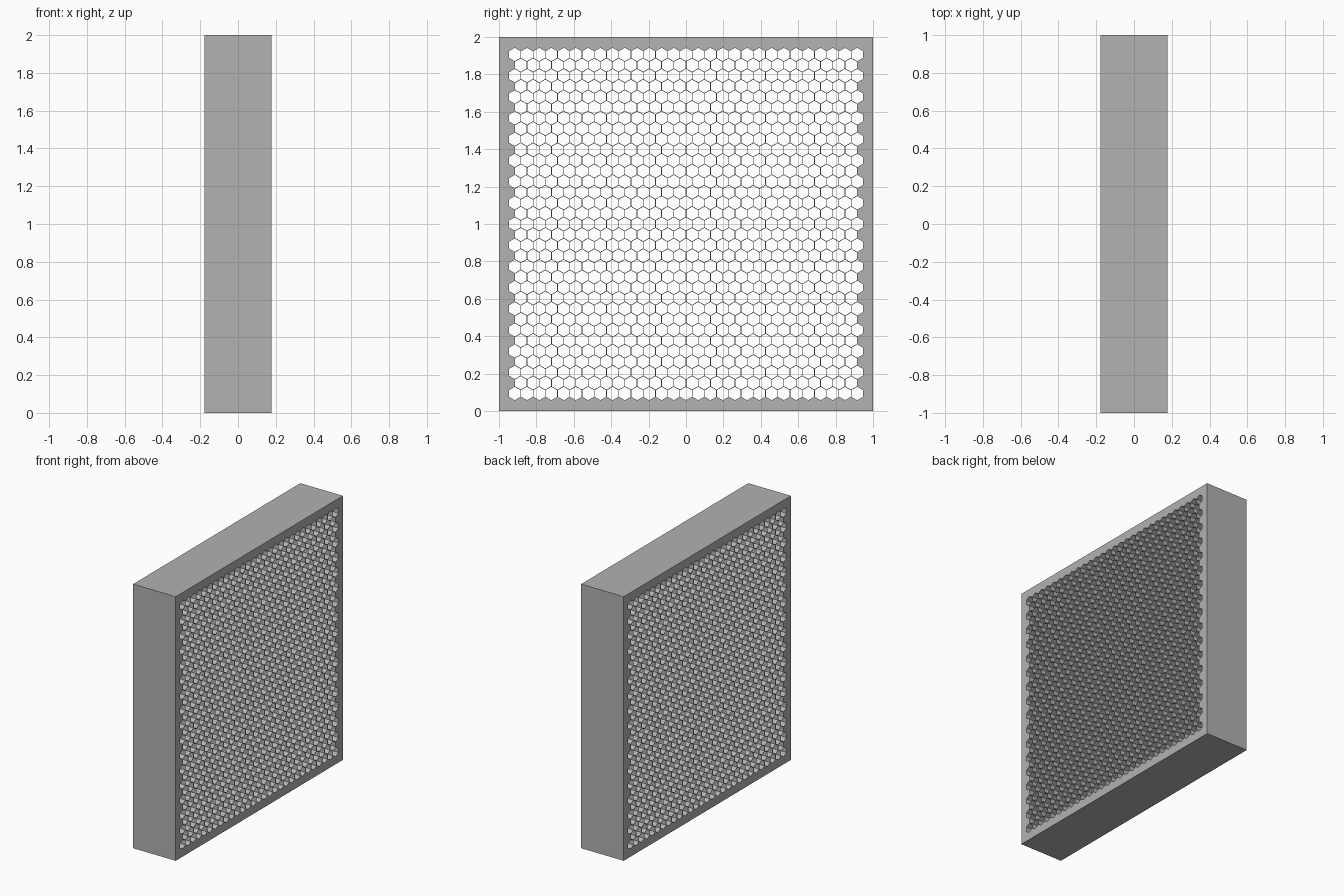
import bpy
import bmesh
from math import sin, cos, radians, sqrt
from mathutils import Vector

cube = bpy.data.objects.get("Cube")
if cube:
    bpy.data.objects.remove(cube, do_unlink=True)

DEPTH = 0.357          # panel thickness along x
PITCH = 0.0654         # spacing of neighbouring cells
HOLE = 0.0357          # corner radius of each hexagonal hole
CELL = PITCH / sqrt(3) # corner radius of a cell including its wall share
ROWS, LONG_ROW = 33, 29

grey = bpy.data.materials.new("grey")
grey.use_nodes = True
colour = (0.445, 0.445, 0.445, 1)
grey.diffuse_color = colour
grey.node_tree.nodes["Principled BSDF"].inputs["Base Color"].default_value = colour

bm = bmesh.new()


def hexagon(y, z, radius):
    """Six corners, pointing up, in the plane of the panel face."""
    angles = [radians(30 + 60 * i) for i in range(6)]
    return [bm.verts.new((-DEPTH / 2, y + radius * cos(a), z + radius * sin(a)))
            for a in angles]


# Honeycomb walls: a hexagonal ring around every hole, in staggered rows
for row in range(ROWS):
    count = LONG_ROW - row % 2
    z = 1 + (row - (ROWS - 1) / 2) * PITCH * sqrt(3) / 2
    for col in range(count):
        y = (col - (count - 1) / 2) * PITCH
        inner, outer = hexagon(y, z, HOLE), hexagon(y, z, CELL)
        for i in range(6):
            j = (i + 1) % 6
            bm.faces.new((inner[i], outer[i], outer[j], inner[j]))
bmesh.ops.remove_doubles(bm, verts=bm.verts[:], dist=0.0005)

# Frame: fill between the honeycomb outline and the square border.
# The outline is the boundary loop lying outside every hole.
start = max((v for v in bm.verts if v.is_boundary), key=lambda v: v.co.z)
outline, stack, seen = set(), [start], {start}
while stack:
    vert = stack.pop()
    for edge in vert.link_edges:
        if edge.is_boundary:
            outline.add(edge)
            other = edge.other_vert(vert)
            if other not in seen:
                seen.add(other)
                stack.append(other)

corners = [bm.verts.new((-DEPTH / 2, y, z))
           for y, z in ((-1, 0), (1, 0), (1, 2), (-1, 2))]
border = [bm.edges.new((corners[i], corners[(i + 1) % 4])) for i in range(4)]
bmesh.ops.triangle_fill(bm, edges=list(outline) + border, use_beauty=True,
                        normal=Vector((-1, 0, 0)))

# Thickness: extrude the flat sheet through to the opposite face
sheet = bmesh.ops.extrude_face_region(bm, geom=bm.faces[:], use_keep_orig=True)
moved = [g for g in sheet["geom"] if isinstance(g, bmesh.types.BMVert)]
bmesh.ops.translate(bm, verts=moved, vec=(DEPTH, 0, 0))
bmesh.ops.recalc_face_normals(bm, faces=bm.faces[:])

mesh = bpy.data.meshes.new("honeycomb_panel")
bm.to_mesh(mesh)
bm.free()
mesh.materials.append(grey)
panel = bpy.data.objects.new("honeycomb_panel", mesh)
bpy.context.collection.objects.link(panel)
